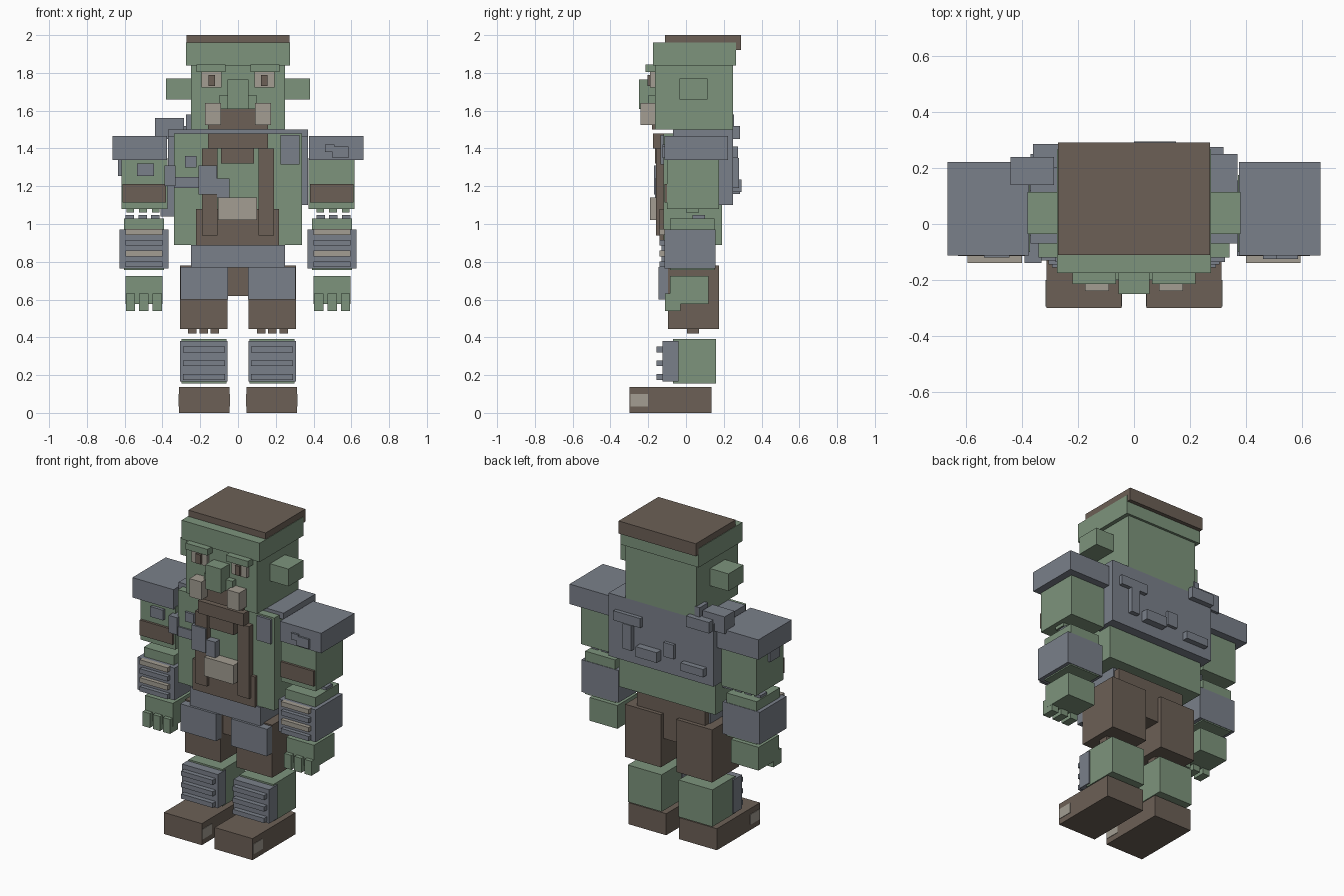
import bpy


def material(name, rgb):
    m = bpy.data.materials.new(name)
    m.diffuse_color = (*rgb, 1)
    return m


GREEN = material("green skin", (0.205, 0.296, 0.202))
BROWN = material("brown leather", (0.15, 0.117, 0.093))
GREY = material("grey metal", (0.195, 0.216, 0.255))
BEIGE = material("pale bone", (0.366, 0.337, 0.287))

FACES = [(0, 2, 3, 1), (4, 5, 7, 6), (0, 1, 5, 4), (2, 6, 7, 3), (0, 4, 6, 2), (1, 3, 7, 5)]


def box(name, mat, x, y, z):
    """Box from (min, max) ranges on each axis."""
    mesh = bpy.data.meshes.new(name)
    mesh.from_pydata([(a, b, c) for a in x for b in y for c in z], [], FACES)
    mesh.materials.append(mat)
    ob = bpy.data.objects.new(name, mesh)
    bpy.context.collection.objects.link(ob)
    return ob


def pair(name, mat, x, y, z):
    """Box on the +x side and its mirror image."""
    box("right_" + name, mat, x, y, z)
    box("left_" + name, mat, (-x[1], -x[0]), y, z)


# Head
box("head", GREEN, (-0.25, 0.25), (-0.165, 0.25), (1.5, 1.85))
box("forehead", GREEN, (-0.275, 0.275), (-0.175, 0.265), (1.84, 1.96))
box("hair", BROWN, (-0.272, 0.272), (-0.11, 0.29), (1.92, 2.0))
pair("ear", GREEN, (0.25, 0.38), (-0.035, 0.115), (1.66, 1.77))
pair("brow", GREEN, (0.065, 0.22), (-0.215, -0.16), (1.805, 1.845))
pair("eye", BEIGE, (0.087, 0.193), (-0.19, -0.16), (1.722, 1.805))
pair("pupil", BROWN, (0.122, 0.155), (-0.205, -0.185), (1.73, 1.79))
box("nose", GREEN, (-0.055, 0.055), (-0.25, -0.16), (1.61, 1.765))
box("upper_lip", GREEN, (-0.1, 0.1), (-0.2, -0.16), (1.61, 1.68))
pair("tusk", BEIGE, (0.09, 0.175), (-0.24, -0.16), (1.525, 1.64))
box("beard", BROWN, (-0.16, 0.16), (-0.18, -0.15), (1.5, 1.58))
box("mouth", BROWN, (-0.09, 0.09), (-0.185, -0.15), (1.58, 1.61))

# Torso and back armour
box("torso", GREEN, (-0.34, 0.34), (-0.12, 0.19), (0.89, 1.48))
box("back_plate", GREY, (-0.37, 0.37), (0.1, 0.25), (1.1, 1.5))
box("shoulder_yoke", GREY, (-0.37, 0.37), (-0.07, 0.25), (1.46, 1.5))
box("back_bar", GREY, (0.13, 0.32), (0.25, 0.275), (1.35, 1.41))
box("back_bar_stem", GREY, (0.19, 0.25), (0.25, 0.28), (1.19, 1.35))
box("back_block_middle", GREY, (0.0, 0.15), (0.25, 0.295), (1.17, 1.235))
box("back_block_small", GREY, (-0.1, -0.03), (0.25, 0.27), (1.21, 1.3))
box("back_block_side", GREY, (-0.32, -0.16), (0.25, 0.285), (1.16, 1.21))
box("shoulder_lump", GREY, (-0.44, -0.285), (0.14, 0.24), (1.45, 1.56))
box("shoulder_lump_back", GREY, (-0.36, -0.2), (0.2, 0.285), (1.45, 1.52))
box("shoulder_lump_inner", GREY, (-0.275, -0.24), (0.17, 0.255), (1.48, 1.58))

# Chest plates and straps
box("side_plate_low", GREY, (-0.41, -0.33), (0.02, 0.12), (1.04, 1.2))
box("side_plate", GREY, (-0.39, -0.33), (-0.14, -0.04), (1.2, 1.31))
box("chest_strap", GREY, (-0.34, -0.19), (-0.13, -0.1), (1.19, 1.25))
box("chest_chip", GREY, (-0.28, -0.22), (-0.135, -0.1), (1.3, 1.36))
box("chest_plate", GREY, (-0.21, -0.11), (-0.17, -0.11), (1.155, 1.31))
box("chest_plate_inner", GREY, (-0.11, -0.045), (-0.165, -0.11), (1.14, 1.24))
box("shoulder_strap", GREY, (0.225, 0.325), (-0.135, -0.06), (1.315, 1.47))

# Apron
box("collar", BROWN, (-0.16, 0.16), (-0.175, -0.1), (1.4, 1.48))
box("collar_bib", BROWN, (-0.09, 0.085), (-0.165, -0.1), (1.32, 1.4))
pair("apron_strap", BROWN, (0.108, 0.19), (-0.16, -0.11), (0.94, 1.4))
box("apron_waist", BROWN, (-0.222, 0.218), (-0.14, -0.1), (0.885, 1.08))
box("pouch", BEIGE, (-0.105, 0.1), (-0.19, -0.11), (1.02, 1.14))
box("belt", GREY, (-0.248, 0.248), (-0.13, 0.11), (0.77, 0.89))
box("pelvis", BROWN, (-0.24, 0.24), (-0.07, 0.15), (0.62, 0.87))

# Legs
pair("thigh", BROWN, (0.055, 0.307), (-0.095, 0.175), (0.445, 0.78))
pair("thigh_plate", GREY, (0.053, 0.305), (-0.145, -0.09), (0.6, 0.772))
for i in range(3):
    x = 0.1 + i * 0.06
    pair(f"knee_stub_{i}", BROWN, (x, x + 0.045), (0.005, 0.07), (0.42, 0.45))
pair("shin", GREEN, (0.06, 0.298), (-0.07, 0.16), (0.155, 0.39))
pair("shin_guard", GREY, (0.055, 0.307), (-0.125, -0.04), (0.165, 0.38))
for i in range(3):
    z = 0.175 + i * 0.073
    pair(f"shin_ridge_{i}", GREY, (0.07, 0.292), (-0.155, -0.12), (z, z + 0.03))
pair("boot", BROWN, (0.045, 0.312), (-0.3, 0.135), (0, 0.137))
pair("boot_outer_patch", BEIGE, (0.311, 0.315), (-0.295, -0.2), (0.035, 0.1))
pair("boot_inner_patch", BEIGE, (0.042, 0.046), (-0.295, -0.2), (0.035, 0.1))

# Arms
pair("shoulder_pad", GREY, (0.375, 0.665), (-0.113, 0.222), (1.34, 1.467))
box("pad_notch_high", GREY, (0.46, 0.51), (-0.125, -0.11), (1.38, 1.42))
box("pad_notch_low", GREY, (0.5, 0.585), (-0.125, -0.11), (1.35, 1.41))
pair("upper_arm", GREEN, (0.372, 0.618), (-0.1, 0.175), (1.08, 1.35))
pair("arm_band", BROWN, (0.38, 0.612), (-0.115, -0.09), (1.115, 1.212))
box("arm_chip", GREY, (-0.535, -0.445), (-0.12, -0.09), (1.255, 1.32))
box("arm_side_chip", GREY, (-0.635, -0.61), (-0.04, 0.06), (1.255, 1.345))
for i in range(3):
    x = 0.415 + i * 0.068
    pair(f"elbow_stub_{i}", GREEN, (x, x + 0.04), (0.0, 0.07), (1.06, 1.085))
    pair(f"elbow_peg_{i}", GREY, (x, x + 0.045), (0.035, 0.1), (1.02, 1.047))
pair("forearm", GREEN, (0.392, 0.604), (-0.085, 0.152), (0.757, 1.03))
pair("forearm_guard", GREY, (0.367, 0.628), (-0.115, 0.155), (0.765, 0.97))
for i, mat in enumerate((GREY, BEIGE, GREY, BEIGE)):
    z = 0.772 + i * 0.057
    pair(f"guard_ridge_{i}", mat, (0.4, 0.595), (-0.14, -0.11), (z, z + 0.03))

# Hands
pair("hand", GREEN, (0.4, 0.595), (-0.085, 0.12), (0.577, 0.725))
for i in range(3):
    x = 0.402 + i * 0.071
    pair(f"finger_{i}", GREEN, (x, x + 0.05), (-0.11, -0.03), (0.54, 0.632))
